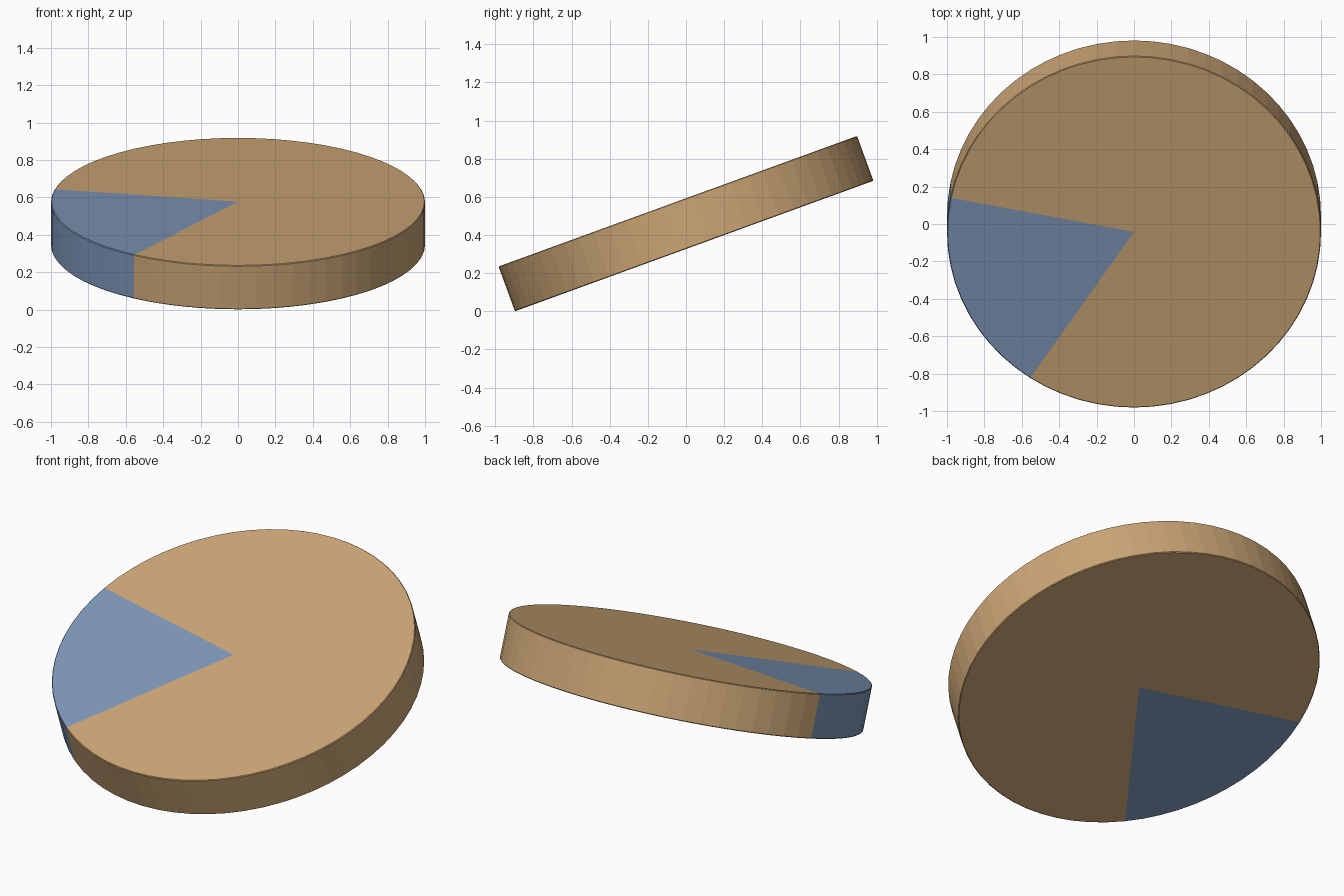
import bpy
import bmesh
from math import radians, sin, cos
from mathutils import Matrix, Vector

RADIUS, THICK, BEVEL = 1.0, 0.25, 0.004
TILT = radians(20)
STEP = 360 / 64          # one rim facet, in degrees

cube = bpy.data.objects.get("Cube")
if cube:
    bpy.data.objects.remove(cube, do_unlink=True)


def make_material(name, rgb):
    mat = bpy.data.materials.new(name)
    mat.use_nodes = True
    colour = (*rgb, 1)
    mat.diffuse_color = colour
    node = next(n for n in mat.node_tree.nodes if n.type == "BSDF_PRINCIPLED")
    node.inputs["Base Color"].default_value = colour
    return mat


def make_sector(name, first, count, mat):
    """Solid disc sector: a half section turned about the disc axis."""
    h = THICK / 2
    profile = [(0, -h), (RADIUS - BEVEL, -h), (RADIUS, BEVEL - h),
               (RADIUS, h - BEVEL), (RADIUS - BEVEL, h), (0, h)]
    turn = Matrix.Rotation(radians(first * STEP), 3, "Z")
    bm = bmesh.new()
    verts = [bm.verts.new(turn @ Vector((r, 0, z))) for r, z in profile]
    edges = [bm.edges.new(pair) for pair in zip(verts, verts[1:])]
    spun = bmesh.ops.spin(bm, geom=verts + edges, cent=(0, 0, 0), axis=(0, 0, 1),
                          angle=radians(count * STEP), steps=count)
    # Close the two cut sides
    last = [g for g in spun["geom_last"] if isinstance(g, bmesh.types.BMVert)]
    last.sort(key=lambda v: (v.co.z, v.co.xy.length if v.co.z < 0 else -v.co.xy.length))
    bm.faces.new(verts)
    bm.faces.new(last)
    bmesh.ops.remove_doubles(bm, verts=bm.verts, dist=0.0001)
    bmesh.ops.recalc_face_normals(bm, faces=bm.faces)
    mesh = bpy.data.meshes.new(name)
    bm.to_mesh(mesh)
    bm.free()
    mesh.materials.append(mat)
    obj = bpy.data.objects.new(name, mesh)
    bpy.context.collection.objects.link(obj)
    # Tip the disc towards the front, resting on its lower rim
    obj.rotation_euler.x = TILT
    obj.location.z = RADIUS * sin(TILT) + THICK / 2 * cos(TILT)
    return obj


tan = make_material("tan", (0.60, 0.38, 0.18))
blue = make_material("slate blue", (0.205, 0.305, 0.48))

# Small slice, then the rest of the disc
make_sector("small_slice", 30, 12, blue)
make_sector("large_slice", 42, 52, tan)
